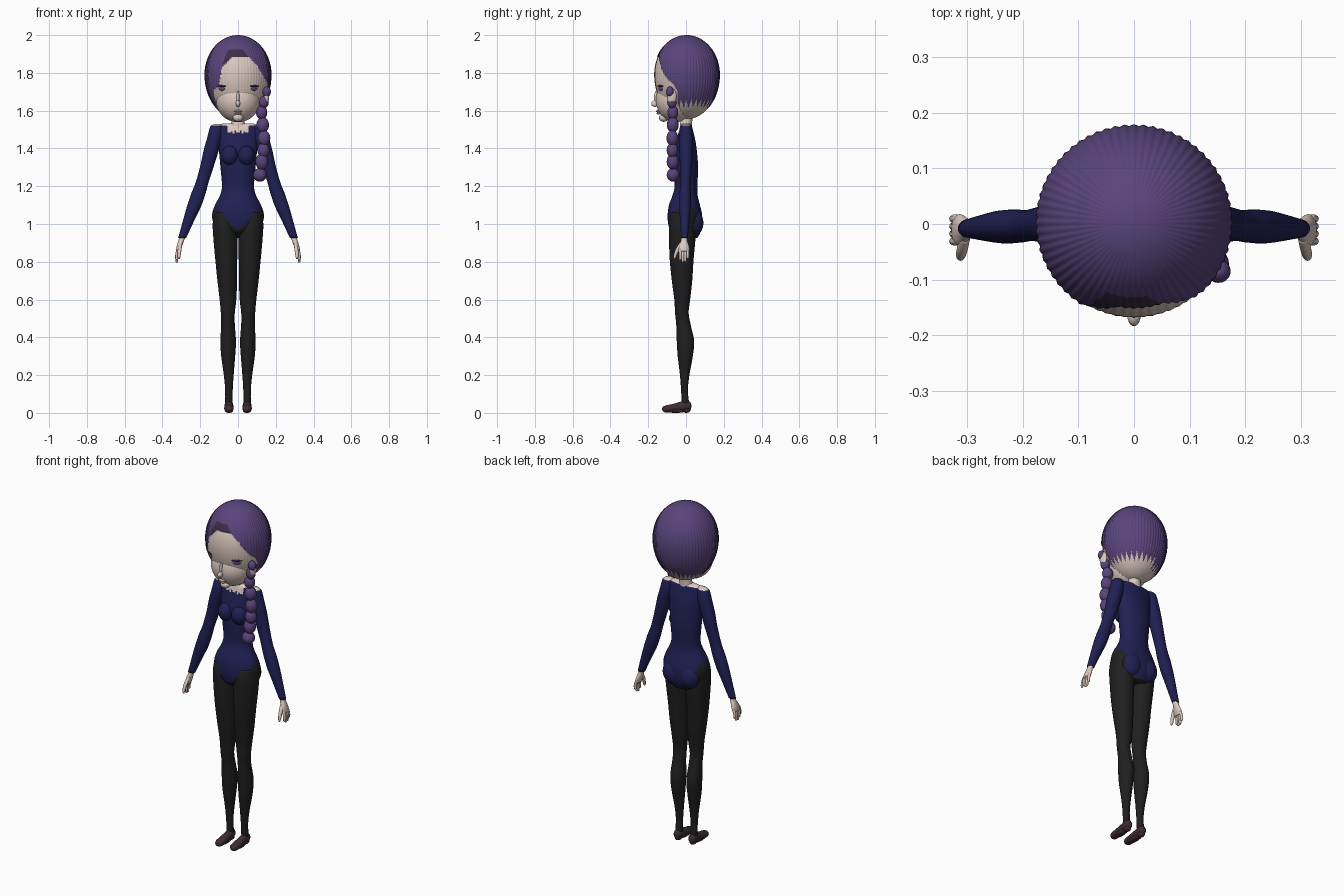
import bpy, bmesh, math
from mathutils import Vector, Matrix


def material(name, rgb):
    m = bpy.data.materials.new(name)
    m.diffuse_color = (*rgb, 1)
    return m


SKIN = material("skin", (.72, .59, .53))
HAIR = material("purple_hair", (.10, .058, .20))
SHADE = material("dark_hair", (.045, .028, .065))
NAVY = material("navy_cloth", (.015, .014, .088))
BLACK = material("black_tights", (.014, .014, .014))
SHOE = material("brown_shoe", (.048, .026, .031))


def finish(bm, name, mats, rule=None):
    bmesh.ops.recalc_face_normals(bm, faces=bm.faces[:])
    for f in bm.faces:
        f.smooth = True
        if rule:
            f.material_index = rule(f.calc_center_median())
    me = bpy.data.meshes.new(name)
    bm.to_mesh(me)
    bm.free()
    for m in mats:
        me.materials.append(m)
    ob = bpy.data.objects.new(name, me)
    bpy.context.collection.objects.link(ob)
    return ob


def catmull(a, b, c, d, t):
    return tuple(.5 * (2 * q + (r - p) * t + (2 * p - 5 * q + 4 * r - s) * t * t
                       + (3 * q - p - 3 * r + s) * t ** 3)
                 for p, q, r, s in zip(a, b, c, d))


def loft(name, rings, mats, rule=None, axis='z', seg=24, steps=5):
    """Smooth tube through elliptical rings (position, x centre, other centre, radii)."""
    n = len(rings)
    fine = [catmull(rings[max(i - 1, 0)], rings[i], rings[i + 1], rings[min(i + 2, n - 1)], k / steps)
            for i in range(n - 1) for k in range(steps)] + [rings[-1]]
    bm = bmesh.new()
    loops = []
    for t, cx, cy, rx, ry in fine:
        loop = []
        for i in range(seg):
            a = math.tau * i / seg
            u, v = cx + rx * math.cos(a), cy + ry * math.sin(a)
            loop.append(bm.verts.new((u, v, t) if axis == 'z' else (u, t, v)))
        loops.append(loop)
    for p, q in zip(loops, loops[1:]):
        for i in range(seg):
            j = (i + 1) % seg
            bm.faces.new((p[i], p[j], q[j], q[i]))
    bm.faces.new(loops[0])
    bm.faces.new(loops[-1])
    return finish(bm, name, mats, rule)


def ball(name, loc, radii, mat, turn=0, rule=None, seg=20):
    bm = bmesh.new()
    m = Matrix.Translation(loc) @ Matrix.Rotation(turn, 4, 'Z') @ Matrix.Diagonal((*radii, 1))
    bmesh.ops.create_uvsphere(bm, u_segments=seg, v_segments=seg // 2 + 2, radius=1, matrix=m)
    return finish(bm, name, mat if isinstance(mat, list) else [mat], rule)


def lerp(table, x):
    for (a, p), (b, q) in zip(table, table[1:]):
        if x <= b:
            return p + (q - p) * max(0, (x - a) / (b - a))
    return table[-1][1]


# Head: fluted egg with the hairline drawn by rule
FACE_L = [(1.54, -.05), (1.6, -.095), (1.66, -.122), (1.71, -.128), (1.73, -.10), (1.8, -.09), (1.88, -.072), (1.93, -.045)]
FACE_R = [(1.54, .12), (1.6, .15), (1.74, .158), (1.79, .13), (1.84, .10), (1.88, .06), (1.93, .02)]


def head_color(p):
    ang = math.atan2(p.x, p.y)
    if p.y < -.045 and p.z < 1.925 and lerp(FACE_L, p.z) < p.x < lerp(FACE_R, p.z):
        return 2 if p.z > 1.885 - max(0, -p.x - .03) else 0
    tooth = abs((ang * 32 / math.pi) % 2 - 1)
    hem = (1.615 if p.x > -.03 else 1.59) + .045 * tooth
    return 1 if p.z > hem else 0


bm = bmesh.new()
bmesh.ops.create_uvsphere(bm, u_segments=256, v_segments=96, radius=1)
for v in bm.verts:
    d = v.co.copy()
    ang = math.atan2(d.x, d.y)
    flute = 1 + .009 * math.cos(ang * 64) * min(1, 3 * math.hypot(d.x, d.y))
    p = Vector((.176 * d.x, .175 * d.y + .003, 1.79 + d.z * (.21 if d.z > 0 else .235)))
    k = flute if head_color(p) else .975 + (flute - 1) * .5
    v.co = Vector((p.x * k, p.y * k, p.z))
finish(bm, "head_and_hair", [SKIN, HAIR, SHADE], head_color)

# Face, nose, lips, ears and eyes
ball("face", (0, -.055, 1.657), (.117, .105, .118), SKIN, seg=40)
ball("nose", (0, -.164, 1.637), (.012, .02, .017), SKIN)
ball("nose_bridge", (0, -.157, 1.67), (.008, .012, .035), SKIN)
ball("upper_lip", (0, -.149, 1.597), (.022, .01, .006), SKIN)
ball("lower_lip", (0, -.146, 1.586), (.018, .01, .006), SKIN)
ball("chin", (0, -.118, 1.563), (.028, .025, .022), SKIN)
for s, side in ((1, "left"), (-1, "right")):
    ball(side + "_eye", (s * .086, -.134, 1.715), (.02, .006, .010), HAIR, s * .55)
    ball(side + "_lash", (s * .088, -.136, 1.73), (.03, .006, .005), SHADE, s * .55)
ball("ear", (.151, -.075, 1.675), (.014, .025, .042), SKIN)

# Braid hanging over one shoulder
for i, (x, y, z, r) in enumerate([(.152, -.085, 1.70, .022), (.137, -.075, 1.645, .026),
                                  (.125, -.07, 1.59, .03), (.131, -.07, 1.525, .033),
                                  (.138, -.072, 1.455, .033), (.135, -.072, 1.39, .032),
                                  (.126, -.07, 1.33, .034), (.116, -.068, 1.26, .036)]):
    ball(f"braid_bead_{i}", (x, y, z), (r, r * .95, r * 1.25 if i < 7 else r), HAIR)

# Neck
loft("neck", [(1.60, 0, .005, .036, .034), (1.555, 0, .003, .034, .031),
              (1.525, 0, 0, .04, .032), (1.505, 0, 0, .062, .032)], [SKIN])


# Torso with leotard cut over tights and an open neckline
def torso_color(p):
    x = abs(p.x)
    if p.z > 1.522 or (p.y < 0 and x < .058 and p.z > 1.487 + .006 * math.cos(x * 400)):
        return 1
    if p.y < .02:
        return 0 if p.z > .965 + .95 * x else 2
    return 0 if p.z > 1.09 or (x < .108 and p.z > .93) else 2


loft("torso", [(.925, 0, .015, .06, .045), (.96, 0, .0, .112, .078), (1.0, 0, -.004, .13, .090),
               (1.05, 0, -.006, .137, .091), (1.10, 0, -.008, .122, .082),
               (1.15, 0, -.005, .096, .067), (1.2, 0, 0, .085, .06), (1.3, 0, 0, .093, .064),
               (1.38, 0, -.002, .1, .06), (1.44, 0, 0, .105, .05), (1.49, 0, 0, .112, .038),
               (1.52, 0, 0, .108, .03), (1.532, 0, 0, .08, .018)],
     [NAVY, SKIN, BLACK], torso_color, seg=72, steps=8)


for s, side in ((1, "left"), (-1, "right")):
    ball(side + "_bust", (s * .043, -.046, 1.363), (.045, .045, .052), NAVY, seg=24)
    ball(side + "_buttock", (s * .052, .04, 1.005), (.062, .052, .07), [NAVY, SKIN, BLACK],
         rule=torso_color, seg=48)

    # Sleeve
    loft(side + "_sleeve", [(1.53, s * .105, 0, .018, .014), (1.515, s * .114, 0, .033, .028),
                            (1.46, s * .123, 0, .039, .037), (1.39, s * .142, 0, .04, .036),
                            (1.31, s * .163, 0, .036, .032), (1.22, s * .19, -.003, .034, .028),
                            (1.16, s * .21, -.004, .038, .03), (1.09, s * .234, -.005, .037, .03),
                            (1.03, s * .257, -.006, .031, .026), (.925, s * .296, -.008, .021, .017)],
         [NAVY, SKIN], lambda p: int(p.z > 1.521))

    # Hand: palm, four fingers and a thumb
    loft(side + "_palm", [(.945, s * .289, -.008, .015, .013), (.91, s * .301, -.01, .015, .018),
                          (.88, s * .311, -.011, .014, .028), (.855, s * .318, -.011, .011, .028)], [SKIN])
    for i, tip in enumerate((.808, .797, .8, .815)):
        y = -.031 + i * .0135
        loft(f"{side}_finger_{i}", [(.868, s * .315, y, .009, .008), (.84, s * .324, y, .008, .0075),
                                    (tip + .006, s * .324, y, .007, .0065),
                                    (tip, s * .322, y, .003, .003)], [SKIN], seg=10, steps=3)
    loft(side + "_thumb", [(.90, s * .303, -.022, .009, .012), (.865, s * .309, -.045, .010, .011),
                           (.83, s * .312, -.058, .008, .008), (.815, s * .312, -.06, .004, .004)],
         [SKIN], seg=12)

    # Leg in tights
    loft(side + "_leg", [(1.06, s * .075, -.02, .05, .06), (1.0, s * .07, -.018, .064, .072),
                         (.92, s * .066, -.02, .064, .07), (.81, s * .062, -.023, .058, .063),
                         (.7, s * .057, -.021, .052, .054), (.6, s * .053, -.02, .044, .042),
                         (.53, s * .054, -.022, .037, .036), (.47, s * .053, -.014, .036, .038),
                         (.38, s * .052, -.003, .041, .046), (.3, s * .052, -.004, .037, .04),
                         (.2, s * .049, -.007, .026, .025), (.12, s * .048, -.008, .02, .018),
                         (.05, s * .048, -.003, .02, .02)],
         [BLACK], seg=32)

    # Shoe with ankle cuff
    loft(side + "_shoe", [(.028, s * .048, .036, .006, .008), (.022, s * .048, .036, .017, .022),
                          (0, s * .048, .038, .023, .029), (-.03, s * .048, .033, .022, .026),
                          (-.07, s * .048, .026, .025, .021), (-.105, s * .048, .021, .024, .019),
                          (-.12, s * .048, .02, .016, .014), (-.126, s * .048, .02, .005, .005)],
         [SHOE], axis='y')
    ball(side + "_sole", (s * .048, -.055, .012), (.022, .06, .012), SHOE)
    ball(side + "_heel", (s * .048, .002, .016), (.019, .022, .016), SHOE)
